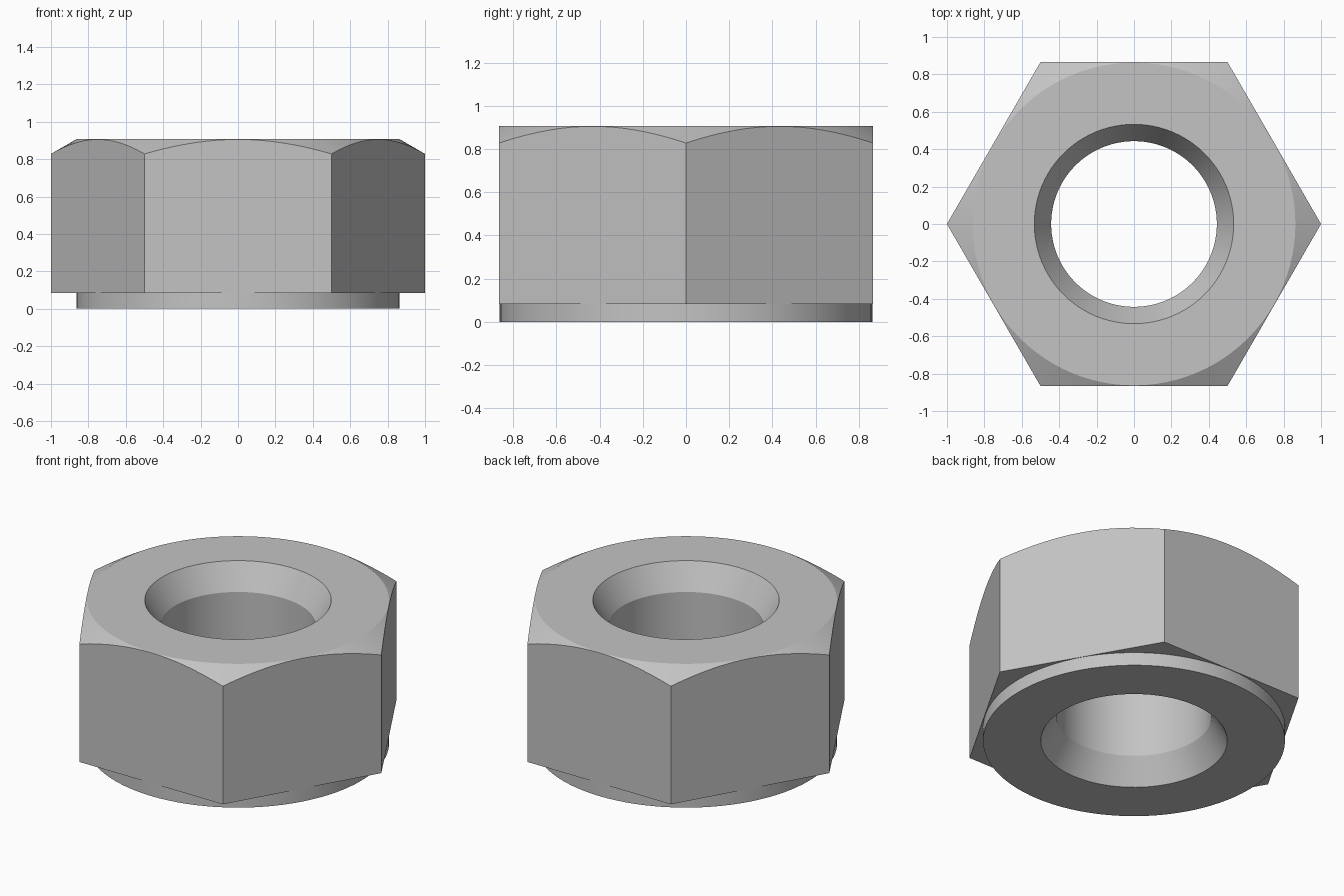
import bpy, bmesh, math

cube = bpy.data.objects.get("Cube")
if cube:
    bpy.data.objects.remove(cube, do_unlink=True)

SEGMENTS = 96
APOTHEM = math.sqrt(3) / 2
FACE_R = 0.863            # washer face and top flat radius
BORE_R, MOUTH_R = 0.443, 0.533
TOP, SHOULDER, SINK = 0.907, 0.083, 0.156

steel = bpy.data.materials.new("grey_steel")
steel.use_nodes = True
grey = (0.55, 0.55, 0.55, 1)
steel.diffuse_color = grey
steel.node_tree.nodes["Principled BSDF"].inputs["Base Color"].default_value = grey


def hex_radius(angle):
    """Distance to the hexagon edge, with corners on the x axis."""
    return APOTHEM / math.cos(angle % (math.pi / 3) - math.pi / 6)


def section(angle):
    """Closed radial section (radius, height) of the nut at an angle."""
    outer = hex_radius(angle)
    chamfer = TOP - (outer - FACE_R) * math.tan(math.pi / 6)
    return [
        (MOUTH_R, 0), (FACE_R, 0), (FACE_R, SHOULDER),        # washer face
        (outer, SHOULDER), (outer, chamfer), (FACE_R, TOP),   # hexagon and chamfer
        (MOUTH_R, TOP), (BORE_R, TOP - SINK), (BORE_R, SINK), # countersunk bore
    ]


# Sweep the section around the axis
bm = bmesh.new()
rings = []
for i in range(SEGMENTS):
    a = math.tau * i / SEGMENTS
    rings.append([bm.verts.new((r * math.cos(a), r * math.sin(a), z))
                  for r, z in section(a)])
for i, ring in enumerate(rings):
    following = rings[(i + 1) % SEGMENTS]
    for j in range(len(ring)):
        k = (j + 1) % len(ring)
        bm.faces.new((ring[j], following[j], following[k], ring[k]))
bmesh.ops.recalc_face_normals(bm, faces=bm.faces[:])

mesh = bpy.data.meshes.new("hex_nut")
bm.to_mesh(mesh)
bm.free()
mesh.materials.append(steel)
nut = bpy.data.objects.new("hex_nut", mesh)
bpy.context.collection.objects.link(nut)

# Smooth round walls, crisp edges between surfaces
bpy.ops.object.select_all(action='DESELECT')
nut.select_set(True)
bpy.context.view_layer.objects.active = nut
bpy.ops.object.shade_smooth_by_angle(angle=math.radians(20))
